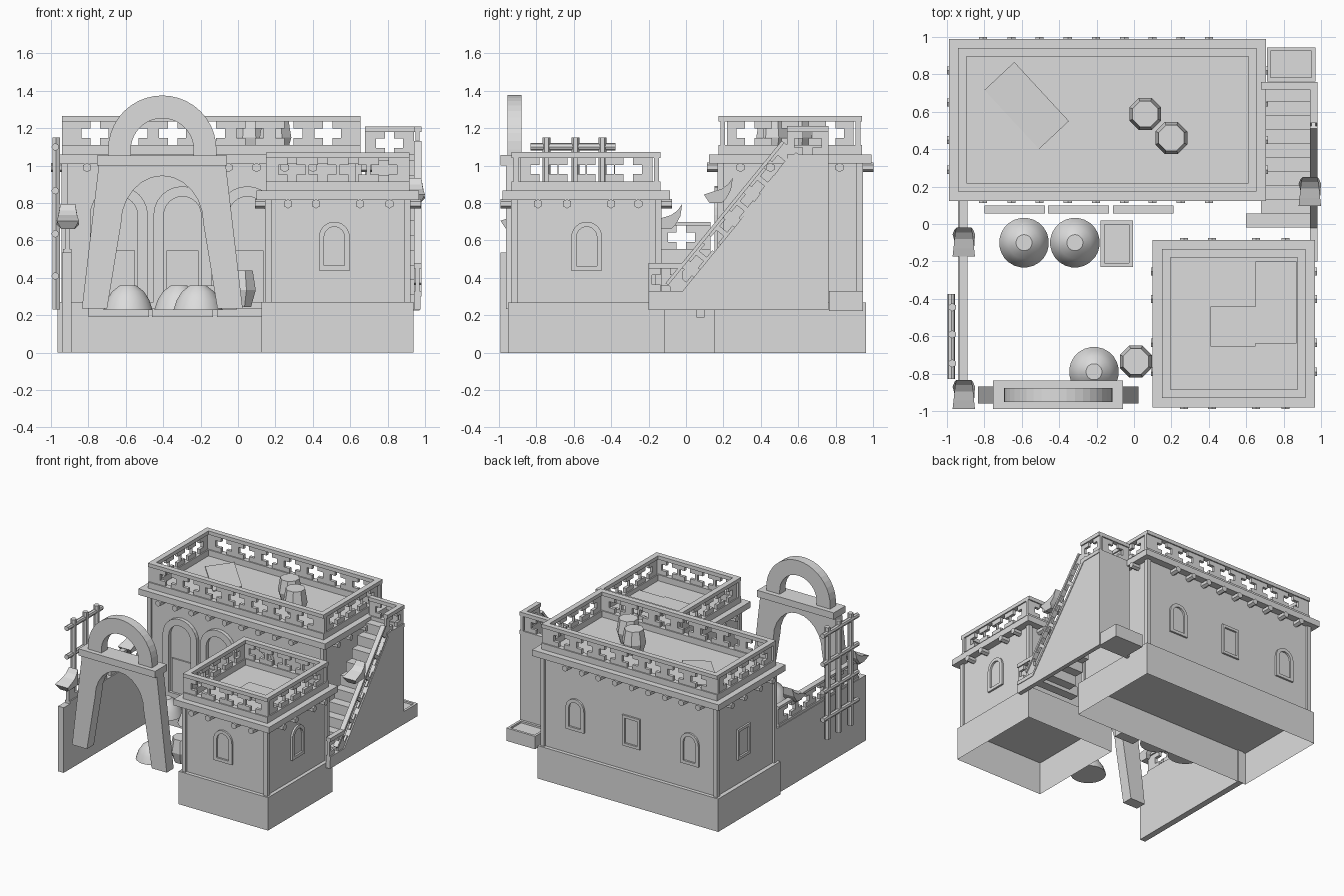
import bpy, bmesh, math
from mathutils import Vector, Matrix

cube = bpy.data.objects.get("Cube")
if cube:
    bpy.data.objects.remove(cube, do_unlink=True)

GREY = (0.72, 0.72, 0.72, 1)
mat = bpy.data.materials.new("plaster_grey")
mat.use_nodes = True
mat.diffuse_color = GREY
mat.node_tree.nodes["Principled BSDF"].inputs["Base Color"].default_value = GREY


def finish(name, bm, smooth=False):
    bmesh.ops.recalc_face_normals(bm, faces=bm.faces)
    me = bpy.data.meshes.new(name)
    bm.to_mesh(me)
    bm.free()
    me.materials.append(mat)
    ob = bpy.data.objects.new(name, me)
    bpy.context.collection.objects.link(ob)
    for p in me.polygons:
        p.use_smooth = smooth
    return ob


def block(bm, o, u, v, w):
    """Slanted box from a corner and three edge vectors."""
    o, u, v, w = Vector(o), Vector(u), Vector(v), Vector(w)
    a = [bm.verts.new(o + p) for p in (u * 0, u, u + v, v)]
    b = [bm.verts.new(q.co + w) for q in a]
    bm.faces.new(a)
    bm.faces.new(b)
    for i in range(4):
        j = (i + 1) % 4
        bm.faces.new((a[i], a[j], b[j], b[i]))


def add_box(bm, x0, x1, y0, y1, z0, z1):
    block(bm, (x0, y0, z0), (x1 - x0, 0, 0), (0, y1 - y0, 0), (0, 0, z1 - z0))


def box(name, *b):
    bm = bmesh.new()
    add_box(bm, *b)
    return finish(name, bm)


def fretwork(bm, p0, p1, h, n, thick, low=0.05, high=0.03):
    """Two rails with a thin panel pierced by n crosses; thickness goes to the left of p0 -> p1."""
    p0, d = Vector(p0), Vector(p1) - Vector(p0)
    length = d.length
    d.normalize()
    w = Vector((-d.y, d.x, 0)).normalized()
    up = d.cross(w)

    def cell(u0, u1, v0, v1, inset=0.01):
        if u1 - u0 > 0.001:
            block(bm, p0 + d * u0 + up * v0 + w * inset, d * (u1 - u0), up * (v1 - v0), w * (thick - 2 * inset))

    top, arm = h - high, 0.025
    mid = (low + top) / 2
    half = min(0.072, length / n * 0.42)
    step = length / (n + 0.7)
    cell(0, length, 0, low, 0)
    cell(0, length, top, h, 0)
    edge = 0
    for i in range(n):
        c = length / 2 + (i - (n - 1) / 2) * step
        cell(edge, c - half, low, top)
        for a, b in ((c - half, c - arm), (c + arm, c + half)):
            cell(a, b, low, mid - arm)
            cell(a, b, mid + arm, top)
        edge = c + half
    cell(edge, length, low, top)


def band(name, outer, inner, closed, place, d0, d1):
    """Solid strip between two matching outlines, from depth d0 to d1."""
    bm = bmesh.new()
    rows = [[bm.verts.new(place(u, v, d)) for u, v in pts]
            for pts, d in ((outer, d0), (outer, d1), (inner, d1), (inner, d0))]
    n = len(outer)
    for i in range(n if closed else n - 1):
        j = (i + 1) % n
        for k in range(4):
            a, b = rows[k], rows[(k + 1) % 4]
            bm.faces.new((a[i], a[j], b[j], b[i]))
    if not closed:
        for i in (0, -1):
            bm.faces.new([r[i] for r in rows])
    return finish(name, bm)


def arch(hw, z0, spring, rise, n=12):
    arc = [(-hw * math.cos(math.pi * i / n), spring + rise * math.sin(math.pi * i / n)) for i in range(n + 1)]
    return [(-hw, z0)] + arc + [(hw, z0)]


def lathe(name, profile, sides, loc, smooth=False):
    bm = bmesh.new()
    rings = [[bm.verts.new((loc[0] + r * math.cos(math.tau * (i + .5) / sides),
                            loc[1] + r * math.sin(math.tau * (i + .5) / sides), loc[2] + z))
              for i in range(sides)] for r, z in profile]
    for a, b in zip(rings, rings[1:]):
        for i in range(sides):
            j = (i + 1) % sides
            bm.faces.new((a[i], a[j], b[j], b[i]))
    bm.faces.new(rings[0])
    bm.faces.new(rings[-1])
    return finish(name, bm, smooth)


def rod(bm, a, b, r, sides):
    a, b = Vector(a), Vector(b)
    m = Matrix.Translation((a + b) / 2) @ (b - a).to_track_quat('Z', 'Y').to_matrix().to_4x4()
    bmesh.ops.create_cone(bm, cap_ends=True, segments=sides, radius1=r, radius2=r, depth=(b - a).length, matrix=m)


def building(name, x0, x1, y0, y1, roof, nx, ny, beams_x, beams_y):
    """x0..y1 is the roof slab; everything else is inset from it."""
    plinth = bmesh.new()
    add_box(plinth, x0 + .025, x1 - .03, y0 + .03, y1 - .03, 0, 0.27)
    bottom = [f for f in plinth.faces if f.calc_center_median().z < 0.01]
    bmesh.ops.delete(plinth, geom=bottom, context='FACES')
    finish(name + "_plinth", plinth)
    box(name + "_walls", x0 + .06, x1 - .06, y0 + .06, y1 - .06, 0.27, roof - .05)
    bm = bmesh.new()
    for x in (x0 + .045, x1 - .08):
        for y in (y0 + .045, y1 - .08):
            add_box(bm, x, x + .035, y, y + .035, 0.27, roof - .05)
    finish(name + "_corner_posts", bm)
    box(name + "_roof_slab", x0, x1, y0, y1, roof - .05, roof)
    # Parapet
    a, b, c, d = x0 + .05, x1 - .05, y0 + .05, y1 - .05
    t, h = .045, .205
    bm = bmesh.new()
    fretwork(bm, (a, c, roof), (b, c, roof), h, nx, t)
    fretwork(bm, (b, d, roof), (a, d, roof), h, nx, t)
    fretwork(bm, (b, c + t, roof), (b, d - t, roof), h, ny, t)
    fretwork(bm, (a, d - t, roof), (a, c + t, roof), h, ny, t)
    finish(name + "_parapet", bm)
    # Roof beams poking out under the slab
    bm = bmesh.new()
    z = roof - .07
    for x in beams_x:
        rod(bm, (x, y0 - .01, z), (x, y1 + .01, z), .025, 6)
    for y in beams_y:
        rod(bm, (x0 - .01, y, z), (x1 + .01, y, z), .025, 6)
    finish(name + "_beams", bm)


building("main_house", -.99, .706, .123, .99, 1.06, 7, 4,
         [-.807 + .151 * i for i in range(9)], (.29, .45, .65, .82))
building("front_house", .10, .968, -.98, -.085, .866, 4, 4,
         (.267, .417, .652, .81), (-.79, -.635, -.40, -.255))


# Windows and doors
def on_wall(axis, pos, sign, c):
    if axis == 'y':
        return lambda u, v, d: (c + u, pos + sign * d, v)
    return lambda u, v, d: (pos + sign * d, c + u, v)


def window(name, place, z, arched=True):
    if arched:
        o, i = arch(.083, z, z + .175, .085), arch(.055, z + .025, z + .175, .058)
    else:
        o, i = [[(-w, z + e), (-w, z + .25 - e), (w, z + .25 - e), (w, z + e)] for w, e in ((.08, 0), (.058, .022))]
    band(name, o, i, True, place, -.01, .015)


window("front_window", on_wall('y', -.92, -1, .515), .44)
window("side_window", on_wall('x', .908, 1, -.53), .44)
for k, (x, arched) in enumerate(((.35, True), (-.16, False), (-.69, True))):
    window("back_window_%d" % k, on_wall('y', .93, 1, x), .47, arched)
window("left_window", on_wall('x', -.93, -1, .59), .47, False)
for k, x in enumerate((-.637, -.297, .05)):
    door = on_wall('y', .183, -1, x)
    band("door_frame_%d" % k, arch(.155, .27, .735, .155), arch(.1, .27, .735, .1), False, door, -.01, .03)
    box("door_panel_%d" % k, x - .085, x + .085, .172, .2, .27, .545)
    box("door_step_%d" % k, x - .162, x + .162, .055, .10, .19, .235)

# Gateway
gate = on_wall('y', -.915, -1, -.405)
inner = [(-.295, .235)] + arch(.22, .6, .69, .255)[1:-1] + [(.295, .235)]
span = len(inner) - 3
outer = [(-.43, .235)] + [(-.34 + .68 * i / span, 1.0) for i in range(span + 1)] + [(.43, .235)]
band("gate_legs", outer, inner, False, gate, -.045, .045)
box("gate_lintel", -.755, -.06, -.99, -.838, 1.0, 1.055)
band("gate_crown", arch(.29, 1.055, 1.085, .29, 20), arch(.168, 1.055, 1.085, .168, 20), False, gate, -.038, .038)

# Courtyard wall with pierced top
box("yard_wall", -.94, -.89, -.99, .16, 0, .535)
bm = bmesh.new()
fretwork(bm, (-.89, -.91, .535), (-.89, .13, .535), .165, 5, .045, .02, .02)
finish("yard_wall_fretwork", bm)

# Trellis
bm = bmesh.new()
for y in (-.745, -.59, -.445):
    rod(bm, (-.972, y, .23), (-.972, y, 1.15), .022, 6)
for z in (.41, .636, .866, 1.1):
    rod(bm, (-.977, -.83, z), (-.977, -.375, z), .02, 8)
finish("trellis", bm)

# Staircase
bm = bmesh.new()
for i in range(10):
    y, z = -.02 + .075 * i, .31 + .08 * i
    add_box(bm, .60 if y < .05 else .68, .945, y, y + .075, max(.23, z - .13), z)
finish("stair_steps", bm)
bm = bmesh.new()
side = [(-.2, .23), (.76, .23), (.76, 1.04), (.54, 1.04), (-.02, .30), (-.2, .30)]
faces = [bm.faces.new([bm.verts.new((x, y, z)) for y, z in side]) for x in (.94, .975)]
for i in range(len(side)):
    j = (i + 1) % len(side)
    a, b = faces[0].verts, faces[1].verts
    bm.faces.new((a[i], a[j], b[j], b[i]))
add_box(bm, .68, .94, .73, .76, .23, 1.04)
finish("stair_walls", bm)
bm = bmesh.new()
fretwork(bm, (.98, -.2, .30), (.98, -.02, .30), .18, 1, .04, .03, .03)
fretwork(bm, (.98, -.02, .30), (.98, .60, 1.06), .115, 5, .04, .018, .018)
fretwork(bm, (.98, .54, 1.03), (.98, .76, 1.03), .18, 1, .04, .03, .03)
fretwork(bm, (.94, .76, 1.03), (.68, .76, 1.03), .18, 1, .04, .03, .03)
finish("stair_railing", bm)


# Hanging lanterns with a swept, flared hood
def lantern(name, x, y, z):
    bm = bmesh.new()
    prof = [(-.075, -.015, .06), (-.03, 0, .055), (.02, .015, .05), (.055, .04, .045), (.08, .075, .04),
            (.07, .01, .05), (.045, -.035, .06), (.02, -.06, .035), (-.045, -.06, .035)]
    rows = [[bm.verts.new((x + s * hw, y + u, z + v)) for u, v, hw in prof] for s in (-1, 1)]
    for r in rows:
        bm.faces.new(r)
    for i in range(len(prof)):
        j = (i + 1) % len(prof)
        bm.faces.new((rows[0][i], rows[0][j], rows[1][j], rows[1][i]))
    finish(name, bm)


lantern("yard_lantern_back", -.91, -.10, .72)
lantern("yard_lantern_front", -.91, -.915, .72)
lantern("stair_lantern", .94, .17, .86)


# Planter boxes
def planter(name, x0, x1, y0, y1, z0, z1, rim):
    o = [(x0, y0), (x1, y0), (x1, y1), (x0, y1)]
    i = [(x0 + rim, y0 + rim), (x1 - rim, y0 + rim), (x1 - rim, y1 - rim), (x0 + rim, y1 - rim)]
    band(name, o, i, True, lambda u, v, d: (u, v, d), z0, z1)
    box(name + "_soil", x0 + rim, x1 - rim, y0 + rim, y1 - rim, z0, z1 - .015)


planter("stair_planter", .71, .97, .762, .945, .225, .33, .02)
planter("yard_trough", -.18, -.005, -.23, .02, .23, .36, .022)

# Tapered mounds and faceted jars
mound = [(.133, 0), (.114, .055), (.085, .1), (.043, .132)]
for k, (x, y) in enumerate(((-.588, -.10), (-.316, -.10), (-.214, -.79))):
    ob = lathe("mound_%d" % k, mound, 24, (x, y, .228), True)
    for p in ob.data.polygons[-2:]:
        p.use_smooth = False
jar = [(.065, 0), (.092, .09), (.074, .195)]
for k, loc in enumerate(((.06, .588, 1.06), (.20, .46, 1.06), (.01, -.735, .245))):
    lathe("jar_%d" % k, jar, 8, loc)

# Roof mats
bm = bmesh.new()
block(bm, (-.80, .716, 1.06), (.292, -.316, 0), (.16, .15, .02), (0, 0, .008))
finish("main_roof_mat", bm)
box("front_roof_mat_small", .41, .65, -.655, -.44, .866, .884)
box("front_roof_mat_large", .65, .87, -.64, -.20, .866, .884)
